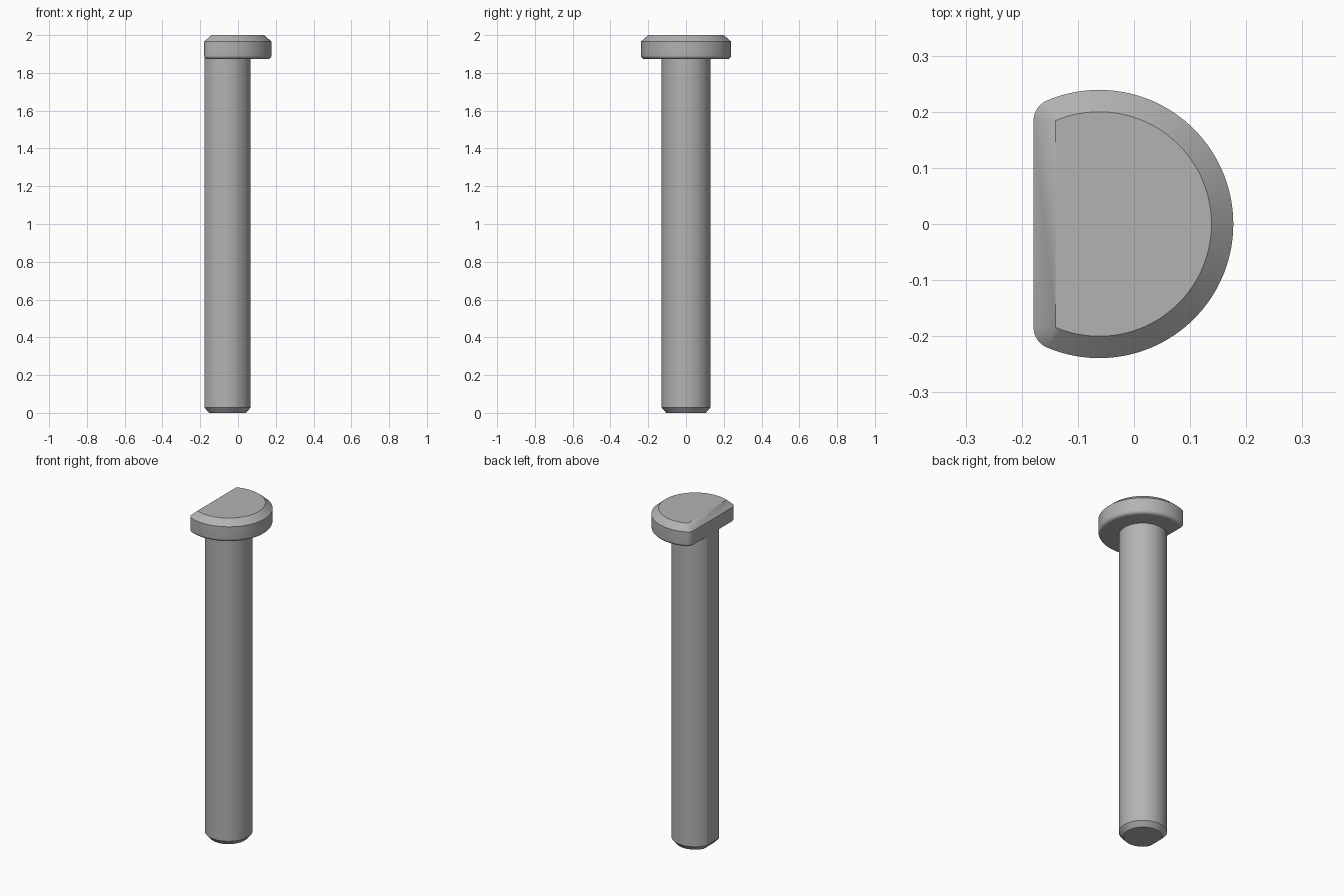
import bpy
import bmesh
from math import acos, cos, sin, pi, radians

if "Cube" in bpy.data.objects:
    bpy.data.objects.remove(bpy.data.objects["Cube"], do_unlink=True)

AXIS_X = -0.062      # centre line of the pin
ARC_STEPS = 72
CORNER_STEPS = 8
CHAMFER = 0.039      # head top chamfer, also its corner radius
FILLET = 0.02        # rounding under the head
HEAD_BASE = 1.873

steel = bpy.data.materials.new("steel grey")
steel.use_nodes = True
grey = (0.45, 0.45, 0.45, 1)
steel.diffuse_color = grey
steel.node_tree.nodes["Principled BSDF"].inputs["Base Color"].default_value = grey


def d_outline(radius, flat, grow):
    """D shape cut at distance flat from the axis, offset outward by grow."""
    end = acos(-flat / radius)
    points = []
    for i in range(ARC_STEPS + 1):
        a = -end + 2 * end * i / ARC_STEPS
        points.append(((radius + grow) * cos(a), (radius + grow) * sin(a)))
    corner_y = radius * sin(end)
    sweep = [end + (pi - end) * i / CORNER_STEPS for i in range(1, CORNER_STEPS + 1)]
    upper = [(-flat + grow * cos(a), corner_y + grow * sin(a)) for a in sweep]
    return points + upper + [(x, -y) for x, y in reversed(upper)]


def loft(name, sections):
    """Skin a stack of (z, outline) sections and cap both ends."""
    bm = bmesh.new()
    rings = [[bm.verts.new((AXIS_X + x, y, z)) for x, y in outline]
             for z, outline in sections]
    for low, high in zip(rings, rings[1:]):
        n = len(low)
        for i in range(n):
            j = (i + 1) % n
            bm.faces.new((low[i], low[j], high[j], high[i]))
    bm.faces.new(rings[0][::-1])
    bm.faces.new(rings[-1])
    bmesh.ops.remove_doubles(bm, verts=bm.verts, dist=0.00001)
    bmesh.ops.recalc_face_normals(bm, faces=bm.faces)
    mesh = bpy.data.meshes.new(name)
    bm.to_mesh(mesh)
    bm.free()
    mesh.materials.append(steel)
    obj = bpy.data.objects.new(name, mesh)
    bpy.context.collection.objects.link(obj)
    bpy.ops.object.select_all(action='DESELECT')
    obj.select_set(True)
    bpy.context.view_layer.objects.active = obj
    bpy.ops.object.shade_smooth_by_angle(angle=radians(18))
    return obj


# Shaft: round bar with a narrow flat, chamfered at the foot
loft("shaft", [
    (0, d_outline(0.105, 0.092, 0)),
    (0.028, d_outline(0.129, 0.116, 0)),
    (HEAD_BASE + FILLET, d_outline(0.129, 0.116, 0)),
])

# Head: D-shaped disc, rounded underneath and chamfered on top
head = []
for i in range(9):
    a = pi / 2 * i / 8
    head.append((HEAD_BASE + FILLET * (1 - cos(a)),
                 d_outline(0.2, 0.078, CHAMFER - FILLET * (1 - sin(a)))))
head.append((1.966, d_outline(0.2, 0.078, CHAMFER)))
head.append((2.0, d_outline(0.2, 0.078, 0)))
loft("head", head)
